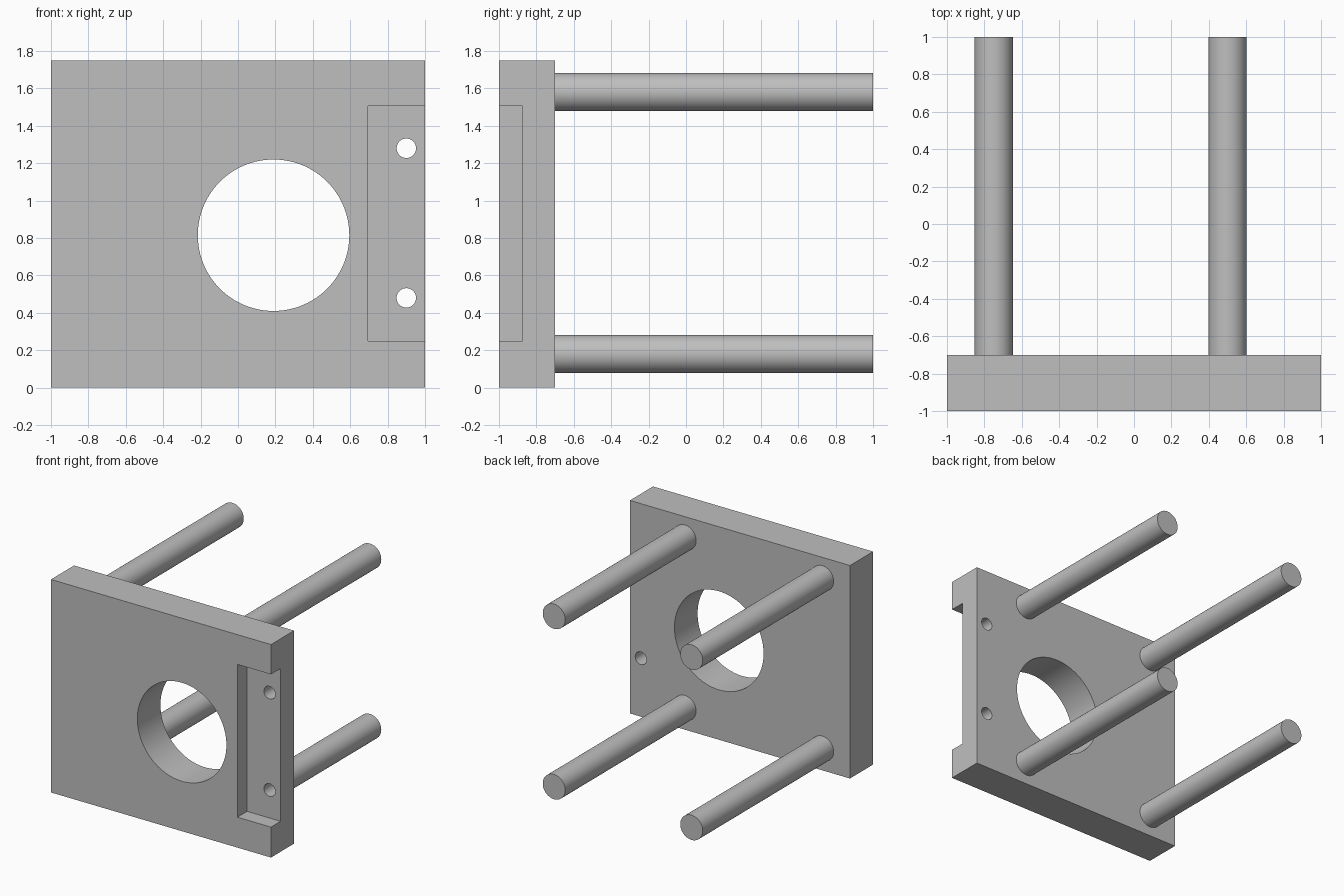
import bpy
import math

cube = bpy.data.objects.get("Cube")
if cube:
    bpy.data.objects.remove(cube, do_unlink=True)

# Single plain grey
grey = bpy.data.materials.new("plain grey")
grey.use_nodes = True
colour = (0.52, 0.52, 0.52, 1)
grey.diffuse_color = colour
grey.node_tree.nodes["Principled BSDF"].inputs["Base Color"].default_value = colour


def box(name, low, high):
    centre = [(a + b) / 2 for a, b in zip(low, high)]
    bpy.ops.mesh.primitive_cube_add(size=1, location=centre)
    ob = bpy.context.object
    ob.name = name
    ob.scale = [b - a for a, b in zip(low, high)]
    bpy.ops.object.transform_apply(location=False, rotation=False, scale=True)
    ob.data.materials.append(grey)
    return ob


def rod(name, x, z, radius, y0, y1, sides=64):
    bpy.ops.mesh.primitive_cylinder_add(
        vertices=sides, radius=radius, depth=y1 - y0,
        location=(x, (y0 + y1) / 2, z), rotation=(math.pi / 2, 0, 0))
    ob = bpy.context.object
    ob.name = name
    bpy.ops.object.transform_apply(location=False, rotation=True, scale=False)
    ob.data.materials.append(grey)
    return ob


def smooth(ob):
    bpy.ops.object.select_all(action='DESELECT')
    ob.select_set(True)
    bpy.context.view_layer.objects.active = ob
    bpy.ops.object.shade_smooth_by_angle(angle=math.radians(30))


# Plate with a bore, a side recess and two bolt holes
plate = box("mounting_plate", (-1, -1, 0), (1, -0.70, 1.75))
cutters = [
    rod("bore_cutter", 0.19, 0.815, 0.405, -1.2, -0.5, 96),
    box("recess_cutter", (0.695, -1.2, 0.25), (1.2, -0.875, 1.505)),
    rod("upper_bolt_cutter", 0.9, 1.28, 0.052, -1.3, -0.5, 32),
    rod("lower_bolt_cutter", 0.9, 0.48, 0.052, -1.3, -0.5, 32),
]
for cutter in cutters:
    mod = plate.modifiers.new(cutter.name, 'BOOLEAN')
    mod.operation = 'DIFFERENCE'
    mod.solver = 'EXACT'
    mod.object = cutter
    bpy.context.view_layer.objects.active = plate
    bpy.ops.object.modifier_apply(modifier=mod.name)
for cutter in cutters:
    bpy.data.objects.remove(cutter, do_unlink=True)
smooth(plate)

# Four guide rods behind the plate
for side, x in (("right", -0.75), ("left", 0.5)):
    for level, z in (("lower", 0.18), ("upper", 1.58)):
        smooth(rod(f"{level}_{side}_guide_rod", x, z, 0.102, -0.72, 1))
